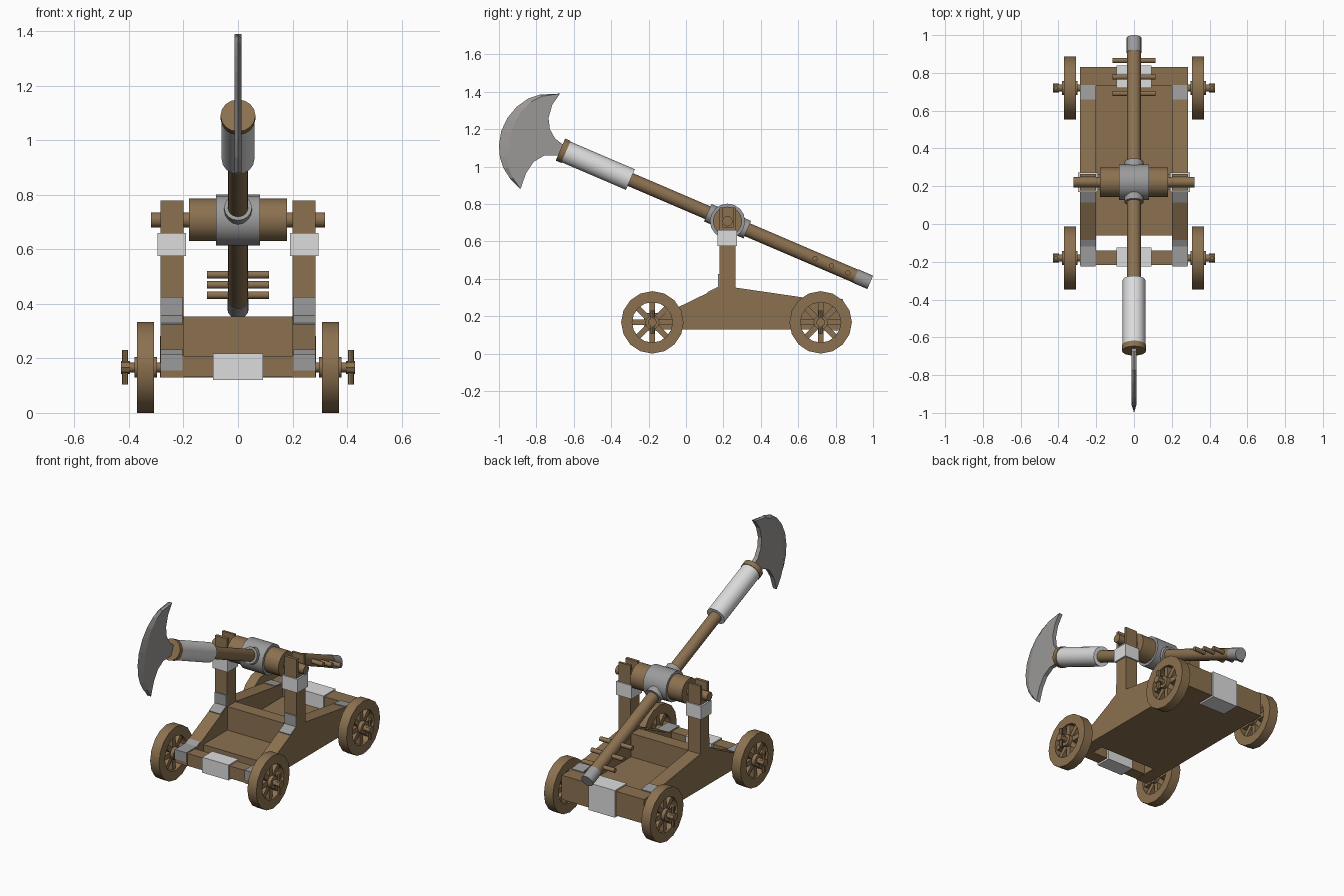
import bpy, bmesh, math
from mathutils import Vector, Matrix

if "Cube" in bpy.data.objects:
    bpy.data.objects.remove(bpy.data.objects["Cube"])

def material(name, rgb):
    m = bpy.data.materials.new(name)
    m.diffuse_color = (*rgb, 1)
    m.use_nodes = True
    m.node_tree.nodes["Principled BSDF"].inputs["Base Color"].default_value = m.diffuse_color
    return m

WOOD = material("brown wood", (0.26, 0.165, 0.08))
LIGHT = material("pale metal", (0.72, 0.72, 0.72))
GREY = material("grey metal", (0.33, 0.33, 0.335))
BLADE = material("blade steel", (0.33, 0.315, 0.305))

def finish(name, bm, mat, smooth=False):
    bmesh.ops.recalc_face_normals(bm, faces=bm.faces)
    me = bpy.data.meshes.new(name)
    bm.to_mesh(me)
    bm.free()
    me.materials.append(mat)
    if smooth:
        me.polygons.foreach_set("use_smooth", [True] * len(me.polygons))
        me.set_sharp_from_angle(angle=math.radians(40))
    ob = bpy.data.objects.new(name, me)
    bpy.context.collection.objects.link(ob)
    return ob

def box(name, lo, hi, mat):
    lo, hi = Vector(lo), Vector(hi)
    bm = bmesh.new()
    bmesh.ops.create_cube(bm, size=1, matrix=Matrix.Translation((lo + hi) / 2) @ Matrix.Diagonal((*(hi - lo), 1)))
    return finish(name, bm, mat)

def rod(name, a, b, r, mat, sides=16):
    a, b = Vector(a), Vector(b)
    rot = (b - a).to_track_quat('Z', 'Y').to_matrix().to_4x4()
    bm = bmesh.new()
    bmesh.ops.create_cone(bm, cap_ends=True, segments=sides, radius1=r, radius2=r, depth=(b - a).length,
                          matrix=Matrix.Translation((a + b) / 2) @ rot)
    return finish(name, bm, mat, True)

def plate(name, yz, x0, x1, mat):
    """Extrude a side profile (y, z) from x0 to x1."""
    bm = bmesh.new()
    f = bm.faces.new([bm.verts.new((x0, y, z)) for y, z in yz])
    ext = bmesh.ops.extrude_face_region(bm, geom=[f])
    bmesh.ops.translate(bm, verts=[v for v in ext["geom"] if isinstance(v, bmesh.types.BMVert)], vec=(x1 - x0, 0, 0))
    return finish(name, bm, mat)

def wheel_rim(name, x0, x1, y, z, r_out, r_in, n=16):
    bm = bmesh.new()
    rings = []
    for i in range(n):
        a = 2 * math.pi * (i + 0.5) / n + math.pi / n
        c, s = math.cos(a), math.sin(a)
        rings.append([bm.verts.new((x, y + r * c, z + r * s))
                      for x, r in ((x0, r_out), (x1, r_out), (x1, r_in), (x0, r_in))])
    for i in range(n):
        p, q = rings[i], rings[(i + 1) % n]
        for k in range(4):
            bm.faces.new((p[k], p[(k + 1) % 4], q[(k + 1) % 4], q[k]))
    return finish(name, bm, WOOD, True)

# side frames with forked posts, and their metal fittings
FRAME = [(-.22, .13), (-.22, .21), (-.12, .21), (.178, .355), (.178, .78), (.197, .78), (.197, .678),
         (.25, .678), (.25, .78), (.265, .78), (.265, .353), (.73, .285), (.73, .13)]
for s, side in ((-1, "left"), (1, "right")):
    plate(side + "_side_frame", FRAME, s * .2, s * .285, WOOD)
    box(side + "_post_collar", (s * .243 - .053, .169, .575), (s * .243 + .053, .273, .66), LIGHT)
    xa, xb = s * .203, s * .284
    plate(side + "_front_bracket", [(-.225, .155), (-.225, .215), (-.12, .215), (-.085, .232), (-.085, .222),
                                    (-.12, .205), (-.21, .205), (-.21, .155)], xa, xb, GREY)
    plate(side + "_post_bracket", [(.115, .33), (.172, .358), (.172, .425), (.184, .425), (.184, .345), (.118, .318)],
          xa, xb, GREY)
    plate(side + "_rear_bracket", [(.66, .30), (.735, .289), (.735, .275), (.66, .285)], xa, xb, GREY)

# bed and cross beams
box("bed", (-.2, -.06, .13), (.2, .73, .205), WOOD)
box("middle_cross_board", (-.2, .18, .205), (.2, .262, .353), WOOD)
box("front_beam", (-.2, -.217, .131), (.2, -.14, .209), WOOD)
box("rear_beam", (-.287, .73, .13), (.287, .83, .283), WOOD)
box("front_beam_band", (-.092, -.225, .12), (.092, -.125, .217), LIGHT)
box("rear_beam_band", (-.092, .72, .12), (.092, .84, .291), LIGHT)

# wheels with spokes, hubs, axles and lock pins
WZ, WR = .167, .167
for y, end in ((-.18, "front"), (.72, "rear")):
    rod(end + "_axle", (-.41, y, WZ), (.41, y, WZ), .018, WOOD, 12)
    for s, side in ((-1, "left"), (1, "right")):
        n = f"{end}_{side}_"
        wheel_rim(n + "wheel_rim", s * .308, s * .37, y, WZ, WR, .108)
        rod(n + "wheel_hub", (s * .298, y, WZ), (s * .38, y, WZ), .038, WOOD, 12)
        rod(n + "axle_cap", (s * .397, y, WZ), (s * .43, y, WZ), .024, WOOD, 8)
        rod(n + "lock_pin", (s * .414, y, .105), (s * .414, y, .23), .011, WOOD, 8)
        bm = bmesh.new()
        for k in range(8):
            m = (Matrix.Translation((s * .339, y, WZ)) @ Matrix.Rotation(k * math.pi / 4, 4, 'X')
                 @ Matrix.Translation((0, 0, .07)) @ Matrix.Diagonal((.036, .03, .09, 1)))
            bmesh.ops.create_cube(bm, size=1, matrix=m)
        finish(n + "wheel_spokes", bm, WOOD)

# pivot drum
PY, PZ = .222, .708
rod("pivot_axle", (-.32, PY, PZ), (.32, PY, PZ), .028, WOOD, 12)
rod("pivot_drum", (-.18, PY, PZ), (.18, PY, PZ), .078, WOOD)
rod("drum_band", (-.08, PY, PZ), (.08, PY, PZ), .094, GREY)

# throwing arm, placed by distance along its tilted axis
ANGLE = math.radians(23.2)
def arm(t):
    return (0, PY - t * math.cos(ANGLE), PZ + t * math.sin(ANGLE))

rod("arm", arm(-.8), arm(.95), .037, WOOD)
rod("arm_socket", arm(-.115), arm(.115), .051, GREY)
rod("arm_end_cap", arm(-.83), arm(-.745), .039, GREY)
rod("head_sleeve", arm(.565), arm(.945), .06, LIGHT)
rod("head_ring", arm(.94), arm(.972), .064, WOOD)
for i, t in enumerate((-.51, -.605, -.70)):
    x, y, z = arm(t)
    rod(f"arm_peg_{i + 1}", (-.113, y, z), (.113, y, z), .014, WOOD, 10)

# crescent blade: sharp outer edge, bevel line, thick inner edge
OUTER = [(-.674, 1.39), (-.78, 1.385), (-.845, 1.363), (-.905, 1.32), (-.955, 1.26), (-.988, 1.19), (-1, 1.115),
         (-.995, 1.05), (-.975, .99), (-.94, .935), (-.885, .88)]
INNER = [(-.674, 1.39), (-.715, 1.33), (-.735, 1.26), (-.728, 1.2), (-.70, 1.15), (-.655, 1.115), (-.67, 1.06),
         (-.76, 1.058), (-.815, 1.025), (-.855, .965), (-.885, .88)]
bm = bmesh.new()
rows = []
for (oy, oz), (iy, iz) in zip(OUTER, INNER):
    o, i = Vector((0, oy, oz)), Vector((0, iy, iz))
    mid = o.lerp(i, .16)
    h = Vector((.013, 0, 0))
    rows.append([bm.verts.new(p) for p in (o, mid + h, i + h, i - h, mid - h)])
for p, q in zip(rows, rows[1:]):
    for k in range(5):
        bm.faces.new((p[k], p[(k + 1) % 5], q[(k + 1) % 5], q[k]))
bm.faces.new(rows[0])
bm.faces.new(rows[-1])
finish("blade", bm, BLADE)
